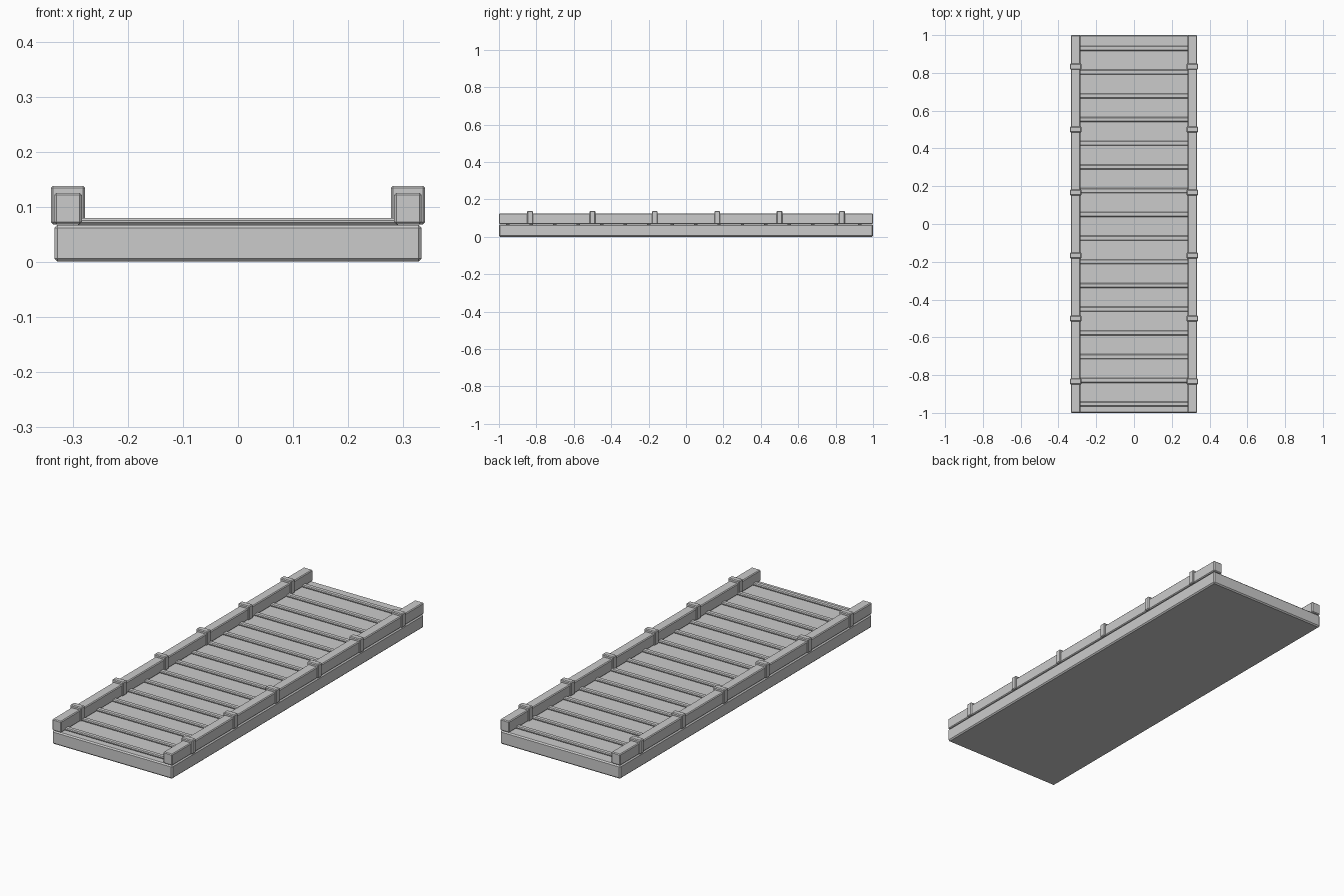
import bpy

if "Cube" in bpy.data.objects:
    bpy.data.objects.remove(bpy.data.objects["Cube"])


def box(name, x, y, z, bevel):
    """Chamfered box from (min, max) ranges."""
    bpy.ops.mesh.primitive_cube_add(size=1)
    o = bpy.context.object
    o.name = name
    o.location = [(a + b) / 2 for a, b in (x, y, z)]
    o.scale = [b - a for a, b in (x, y, z)]
    bpy.ops.object.transform_apply(location=True, rotation=False, scale=True)
    m = o.modifiers.new("chamfer", "BEVEL")
    m.width = bevel
    m.segments = 1
    return o


TOP = 0.067

# deck slab
box("deck", (-0.334, 0.334), (-1, 1), (0, TOP), 0.006)

# cross rungs
for i in range(16):
    y = -0.953 + i * 0.1255
    box("rung_%02d" % i, (-0.295, 0.295), (y - 0.013, y + 0.013), (TOP, 0.079), 0.004)

# side rails with straps, mirrored left and right
for side, s in (("left", -1), ("right", 1)):
    box("rail_" + side, sorted((s * 0.284, s * 0.334)), (-1, 1), (TOP + 0.001, 0.125), 0.004)
    for i in range(6):
        y = (i - 2.5) / 3
        box("strap_%s_%d" % (side, i), sorted((s * 0.278, s * 0.34)),
            (y - 0.0155, y + 0.0155), (TOP + 0.001, 0.138), 0.004)
